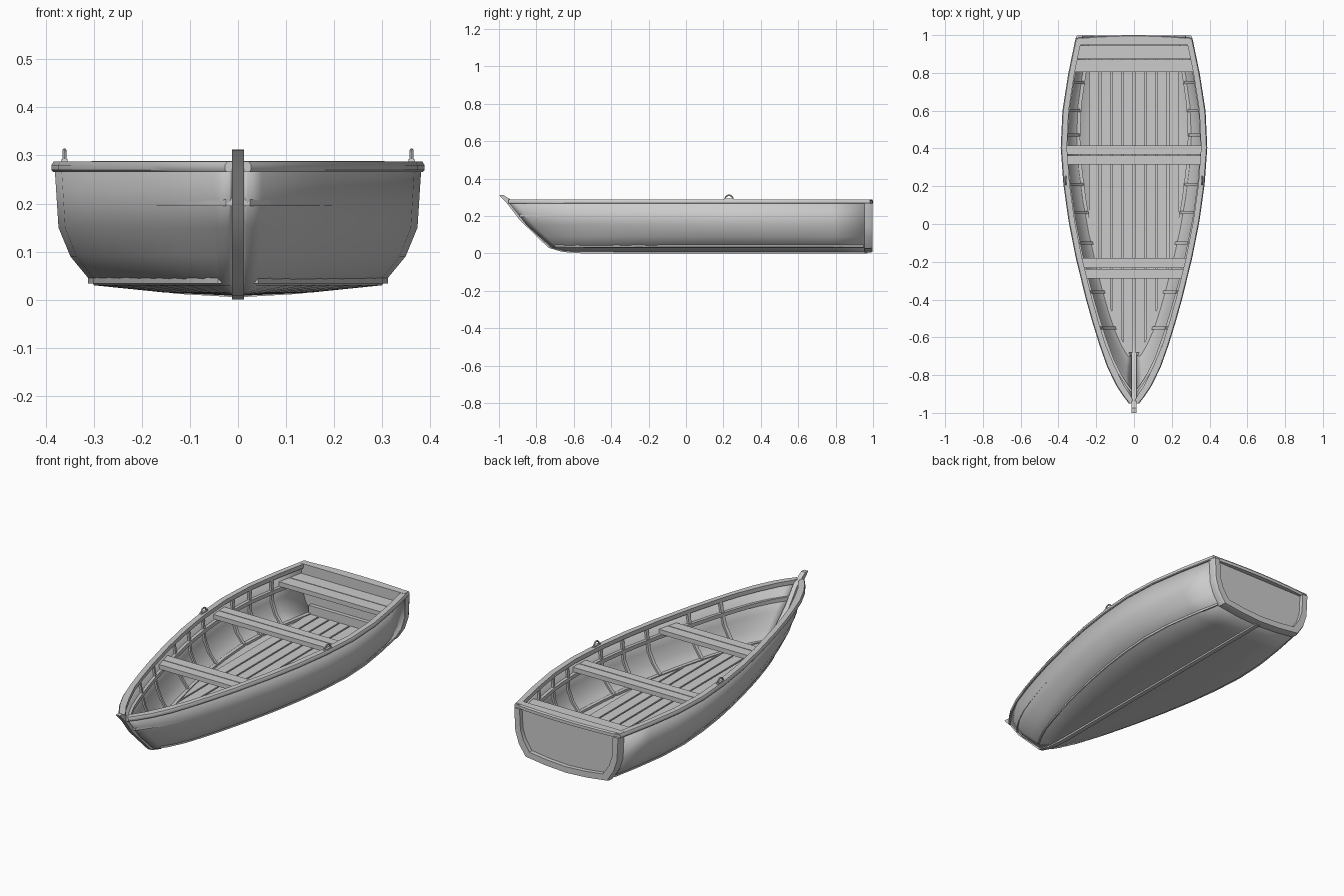
import bpy, bmesh, math

if "Cube" in bpy.data.objects:
    bpy.data.objects.remove(bpy.data.objects["Cube"])

STERN = 0.97
# Hull levels: height, share of full half-width, y where the level meets the stem
LEVELS = [(.008, 0, -.65), (.015, .40, -.665), (.03, .785, -.72),
          (.09, .915, -.785), (.15, .98, -.85), (.27, 1.0, -.945)]
# Plan outline: position along the level, half-width
PLAN = [(0, .02), (.02, .05), (.05, .088), (.1, .135), (.16, .176), (.22, .212), (.29, .25),
        (.4, .302), (.5, .34), (.6, .367), (.7, .381), (.8, .372), (.9, .342), (1, .302)]


def interp(table, t, col=1):
    if t <= table[0][0]:
        return table[0][col]
    for a, b in zip(table, table[1:]):
        if t <= b[0]:
            return a[col] + (b[col] - a[col]) * (t - a[0]) / (b[0] - a[0])
    return table[-1][col]


def half(y, z):
    """Half-width of the hull at a length position and height."""
    ys = interp(LEVELS, z, 2)
    return interp(LEVELS, z) * interp(PLAN, (y - ys) / (STERN - ys))


def make(name, bm, mirror=False, angle=35):
    me = bpy.data.meshes.new(name)
    bm.to_mesh(me)
    bm.free()
    ob = bpy.data.objects.new(name, me)
    bpy.context.collection.objects.link(ob)
    if mirror:
        ob.modifiers.new("Mirror", 'MIRROR')
    bpy.ops.object.select_all(action='DESELECT')
    ob.select_set(True)
    bpy.context.view_layer.objects.active = ob
    bpy.ops.object.shade_smooth_by_angle(angle=math.radians(angle))
    return ob


def loft(name, rings, mirror=False):
    """Skin a row of equal closed rings and cap both ends."""
    bm = bmesh.new()
    rows = [[bm.verts.new(p) for p in r] for r in rings]
    n = len(rows[0])
    for a, b in zip(rows, rows[1:]):
        for k in range(n):
            bm.faces.new((a[k], a[(k + 1) % n], b[(k + 1) % n], b[k]))
    bm.faces.new(rows[0])
    bm.faces.new(rows[-1])
    bmesh.ops.recalc_face_normals(bm, faces=bm.faces)
    return make(name, bm, mirror)


def span(a, b, n):
    return [a + (b - a) * i / n for i in range(n + 1)]


# Hull shell
bm = bmesh.new()
across = [(-1, l) for l in LEVELS[:0:-1]] + [(1, l) for l in LEVELS]
rows = [[bm.verts.new((s * f * w, ys + u * (STERN - ys), z)) for s, (z, f, ys) in across]
        for u, w in PLAN]
for a, b in zip(rows, rows[1:]):
    for j in range(len(across) - 1):
        bm.faces.new((a[j], b[j], b[j + 1], a[j + 1]))
hull = make("hull", bm, angle=60)
sol = hull.modifiers.new("Thickness", 'SOLIDIFY')
sol.thickness, sol.offset = .01, -1

# Transom panel and the U-shaped trim behind it
section = [(s * f * PLAN[-1][1], z) for s, (z, f, _) in across]
loft("transom", [[(x, y, z) for x, z in section] for y in (.95, .975)])
loft("transom_trim", [[(x * 1.02, .955, z - .003), (x * 1.02, .985, z - .003), (x, .997, z),
                       (x * .9, .997, z + (.27 - z) * .12), (x * .9, .955, z + (.27 - z) * .12)]
                      for x, z in section])

# Gunwale along the sides and across the stern
rings = []
for u, w in PLAN:
    y = -.95 + u * (.985 + .95)
    i = max(0, w - (.034 if u < .12 else .026))
    o = w + .007
    rings.append([(i, y, .266), (o - .003, y, .266), (o, y, .27), (o, y, .28),
                  (o - .005, y, .288), (i, y, .288)])
loft("gunwale", rings, mirror=True)
rings = []
for x in span(-.305, .305, 10):
    y = .985 + .015 * (1 - (x / .305) ** 2)
    rings.append([(x, .948, .266), (x, y, .266), (x, y, .282), (x, y - .005, .289), (x, .948, .289)])
loft("stern_rail", rings)

# Stem post running into the keel
stem = [((-1, .311), (-.975, .312)), ((-.955, .265), (-.91, .27)), ((-.89, .18), (-.84, .18)),
        ((-.735, .03), (-.69, .04)), ((-.66, .008), (-.64, .022)), ((-.55, 0), (-.55, .02)),
        ((.97, 0), (.97, .02))]
loft("stem_and_keel", [[(-.012, *o), (.012, *o), (.012, *i), (-.012, *i)] for o, i in stem])

# Floor planks clipped to the hull outline
FLOOR = .045
W = .06
for k in range(8):
    x0, x1 = -.24 + k * W + .004, -.24 + (k + 1) * W - .004
    rings = []
    for y in span(-.68, .93, 90):
        h = half(y, FLOOR) - .02
        a, b = max(x0, -h), min(x1, h)
        if b - a > .003:
            rings.append([(a, y, FLOOR - .012), (b, y, FLOOR - .012), (b, y, FLOOR), (a, y, FLOOR)])
    loft("floor_plank_%d" % (k + 1), rings)

# Lengthwise strips: floor edge and seat stringer
for name, z, y0, wide, tall in (("floor_edge", .05, -.70, .026, .016),
                                ("seat_stringer", .215, -.89, .022, .02)):
    rings = []
    for y in span(y0, .95, 40):
        h = half(y, z) - .004
        i = max(0, h - wide)
        rings.append([(i, y, z - tall), (h, y, z - tall), (h, y, z), (i, y, z)])
    loft(name, rings, mirror=True)

# Ribs up the inner sides
for k, y in enumerate((-.55, -.36, -.1, .06, .21, .47, .6, .75)):
    rings = []
    for z in (.035, .06, .09, .12, .15, .2, .268):
        rings.append([(half(y + d, z) - t, y + d, z + lift)
                      for d, t, lift in ((-.008, .004, 0), (.008, .004, 0),
                                         (.008, .02, .004), (-.008, .02, .004))])
    loft("rib_%d" % (k + 1), rings, mirror=True)


# Seats, each of two boards trimmed to the hull
def board(name, y0, y1, z, t=.024):
    a, b = half(y0, z - t) - .008, half(y1, z - t) - .008
    plan = [(-a, y0), (a, y0), (b, y1), (-b, y1)]
    loft(name, [[(x, y, h) for x, y in plan] for h in (z - t, z)])


for name, y0, ym, y1, z in (("front_seat", -.288, -.236, -.18, .238),
                            ("middle_seat", .315, .365, .415, .243),
                            ("stern_seat", .805, .872, .945, .238)):
    board(name + "_board_a", y0, ym - .002, z)
    board(name + "_board_b", ym + .002, y1, z)

# Low board against the inside of the transom
loft("stern_board", [[(-.24, y, .04), (.24, y, .04), (.24, y, .09), (-.24, y, .09)]
                     for y in (.93, .952)])

# Oarlocks: ring on a small tapered foot
for side, s in (("left", -1), ("right", 1)):
    x, y = s * .361, .23
    bpy.ops.mesh.primitive_torus_add(major_segments=20, minor_segments=8, major_radius=.021,
                                     minor_radius=.004, location=(x, y, .29),
                                     rotation=(0, math.pi / 2, 0))
    ring = bpy.context.object
    ring.name = side + "_oarlock"
    bpy.ops.object.shade_smooth_by_angle()
    loft(side + "_oarlock_foot", [[(x - w, y - d, z), (x + w, y - d, z), (x + w, y + d, z), (x - w, y + d, z)]
                                  for w, d, z in ((.008, .028, .284), (.006, .026, .293))])
